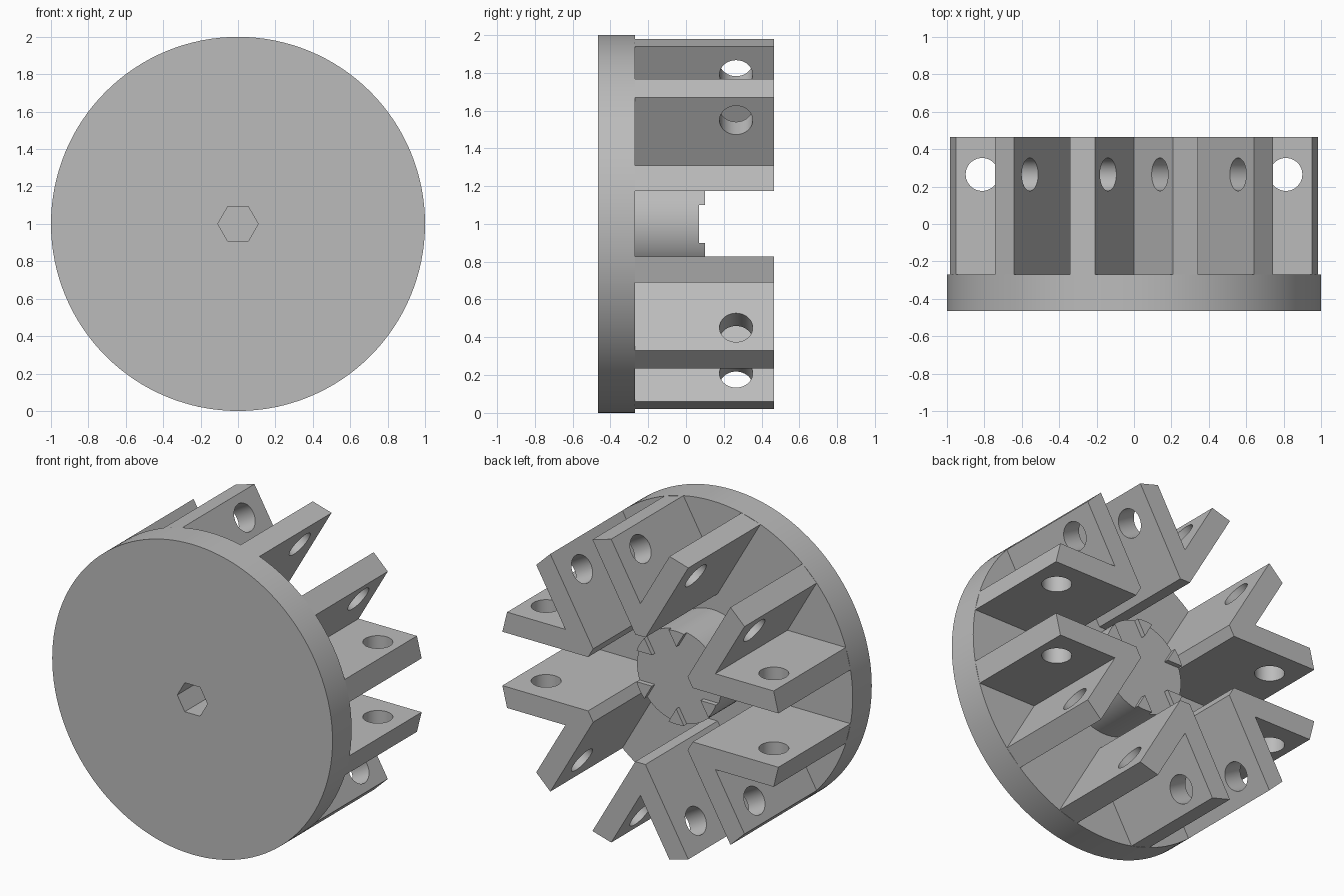
import bpy, bmesh
from math import radians, sin, cos, tan, tau
from mathutils import Matrix, Vector

if "Cube" in bpy.data.objects:
    bpy.data.objects.remove(bpy.data.objects["Cube"])

grey = bpy.data.materials.new("plain grey")
grey.use_nodes = True
colour = (0.5, 0.5, 0.5, 1)
grey.diffuse_color = colour
grey.node_tree.nodes["Principled BSDF"].inputs["Base Color"].default_value = colour

FACE, BACK, END = -0.465, -0.27, 0.465   # disc front, disc back, bracket end
ARM_IN, ARM_OUT = 10, 18                 # arm end corners, degrees from the slot axis


def polar(r, degrees):
    return (r * cos(radians(degrees)), r * sin(radians(degrees)))


def ring(r, n):
    return [polar(r, 360 * i / n) for i in range(n)]


def add_object(name, bm):
    bmesh.ops.recalc_face_normals(bm, faces=bm.faces)
    mesh = bpy.data.meshes.new(name)
    bm.to_mesh(mesh)
    bm.free()
    mesh.materials.append(grey)
    ob = bpy.data.objects.new(name, mesh)
    bpy.context.collection.objects.link(ob)
    return ob


def prism(name, outline, y0, y1):
    """Extrude an (x, z) outline along y."""
    bm = bmesh.new()
    face = bm.faces.new([bm.verts.new((x, y0, z)) for x, z in outline])
    ext = bmesh.ops.extrude_face_region(bm, geom=[face])
    moved = [v for v in ext["geom"] if isinstance(v, bmesh.types.BMVert)]
    bmesh.ops.translate(bm, verts=moved, vec=(0, y1 - y0, 0))
    return add_object(name, bm)


def select(ob):
    bpy.ops.object.select_all(action="DESELECT")
    ob.select_set(True)
    bpy.context.view_layer.objects.active = ob


def cut(ob, cutter):
    mod = ob.modifiers.new("cut", "BOOLEAN")
    mod.object = cutter
    mod.solver = "EXACT"
    select(ob)
    bpy.ops.object.modifier_apply(modifier=mod.name)


def smooth(ob):
    select(ob)
    bpy.ops.object.shade_smooth_by_angle(angle=radians(25))


def six_around(ob):
    """Repeat a part every 60 degrees about the y axis."""
    for i in range(6):
        copy = ob
        if i:
            copy = ob.copy()
            copy.name = f"{ob.name}_{i + 1}"
            bpy.context.collection.objects.link(copy)
        copy.location.z = 1
        copy.rotation_euler.y = -radians(30 + 60 * i)


# Disc and hub with a blind hexagonal socket
disc = prism("disc", ring(1, 128), FACE, BACK)
hub = prism("hub", ring(0.3, 64), BACK, 0.07)
socket = prism("socket_cutter", ring(0.108, 6), FACE - 0.1, -0.07)
for part in (disc, hub):
    cut(part, socket)
    smooth(part)
    part.location.z = 1
bpy.data.objects.remove(socket)

# V-shaped bracket: two arms spread by 60 degrees, blunt at the tip
apex = sin(radians(ARM_OUT)) / sin(radians(30))
tip = sin(radians(ARM_IN)) / sin(radians(30))
flat = 0.41
half = [(flat, -(flat - tip) * tan(radians(30))), polar(1, ARM_IN - 30), polar(1, ARM_OUT - 30)]
outline = half + [(apex, 0)] + [(x, -z) for x, z in reversed(half)]
bracket = prism("bracket", outline, BACK, END)

# Round hole through each arm, square to its faces
middle = (sin(radians(ARM_IN)) + sin(radians(ARM_OUT))) / 2
for side in (1, -1):
    turn = Matrix.Rotation(side * radians(30), 4, "Y")
    bm = bmesh.new()
    bmesh.ops.create_cone(bm, cap_ends=True, segments=48, radius1=0.088, radius2=0.088, depth=0.24,
                          matrix=turn @ Matrix.Translation((0.812, 0.265, side * middle)))
    drill = add_object("hole_cutter", bm)
    cut(bracket, drill)
    bpy.data.objects.remove(drill)
smooth(bracket)
six_around(bracket)

# Small wedge teeth on the hub face, following its rim
start = 0.2
reach = start * -cos(radians(30)) + (0.3 ** 2 - (start * 0.5) ** 2) ** 0.5
corner = Vector((start, 0)) + reach * Vector(polar(1, 30))
spread = Vector((1, 0)).angle(corner) * 360 / tau
rim = [polar(0.3, spread * (i / 4 - 1)) for i in range(9)]
tooth = prism("tooth", [(start, 0)] + rim, 0.07, 0.1)
smooth(tooth)
six_around(tooth)
